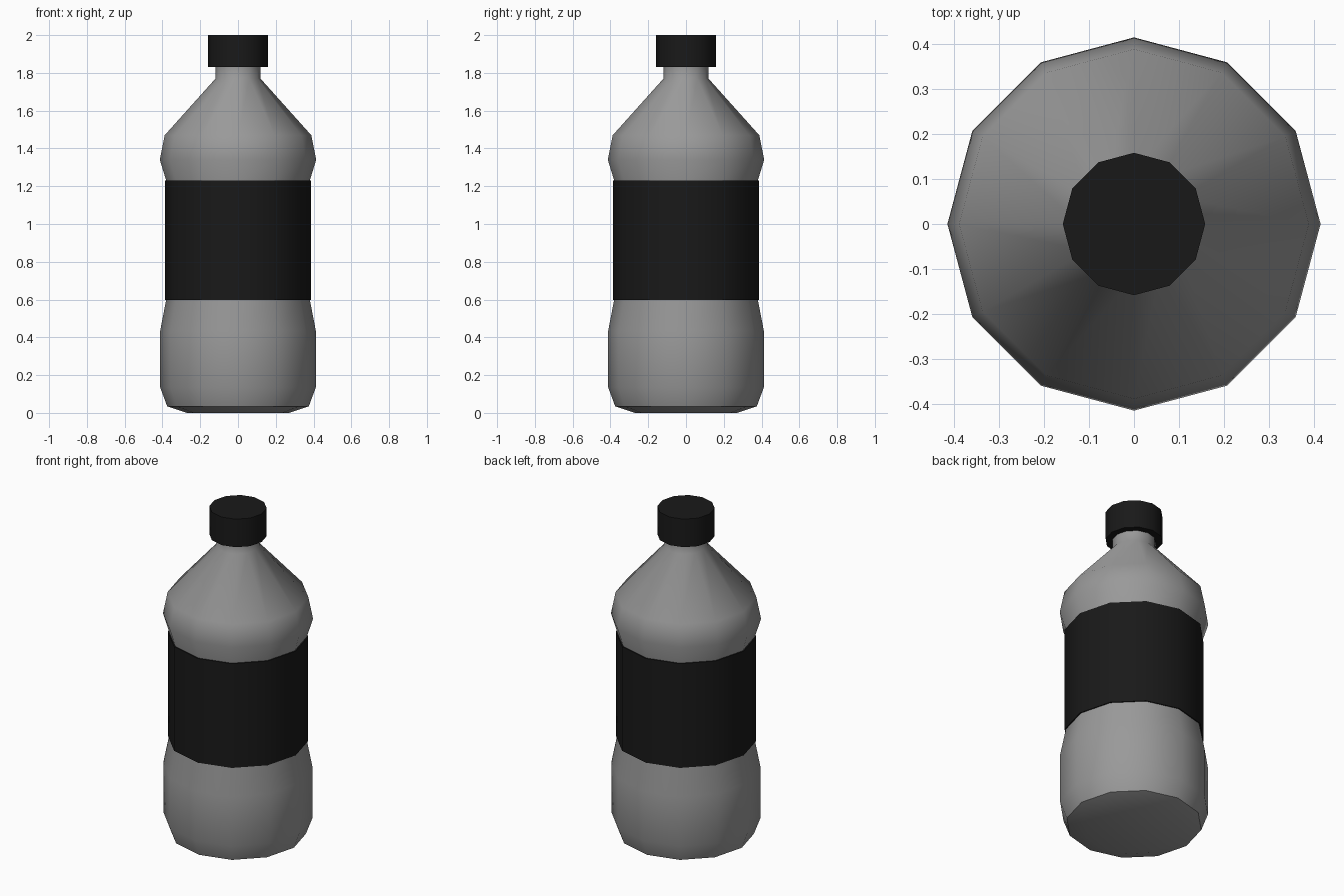
import bpy, bmesh
from math import radians, sin, cos, pi

if "Cube" in bpy.data.objects:
    bpy.data.objects.remove(bpy.data.objects["Cube"])

SIDES = 12


def material(name, value):
    m = bpy.data.materials.new(name)
    m.diffuse_color = (value, value, value, 1)
    m.use_nodes = True
    m.node_tree.nodes["Principled BSDF"].inputs["Base Color"].default_value = m.diffuse_color
    return m


def lathe(name, profile, mat, cap_bottom=False, cap_top=False):
    """Spin a (radius, height) profile, listed bottom to top, around z."""
    bm = bmesh.new()
    rings = [[bm.verts.new((r * cos(2 * pi * i / SIDES), r * sin(2 * pi * i / SIDES), z))
              for i in range(SIDES)] for r, z in profile]
    for low, high in zip(rings, rings[1:]):
        for i in range(SIDES):
            j = (i + 1) % SIDES
            bm.faces.new((low[i], low[j], high[j], high[i]))
    if cap_bottom:
        bm.faces.new(rings[0][::-1])
    if cap_top:
        bm.faces.new(rings[-1])
    mesh = bpy.data.meshes.new(name)
    bm.to_mesh(mesh)
    bm.free()
    mesh.materials.append(mat)
    obj = bpy.data.objects.new(name, mesh)
    bpy.context.collection.objects.link(obj)
    bpy.ops.object.select_all(action='DESELECT')
    obj.select_set(True)
    bpy.context.view_layer.objects.active = obj
    bpy.ops.object.shade_smooth_by_angle(angle=radians(47))
    return obj


black = material("black_plastic", 0.0097)
grey = material("grey_plastic", 0.32)

# Bottle: chamfered base, pinched waist behind the label, shoulder and neck
lathe("bottle_body", [
    (0.27, 0.0), (0.375, 0.035), (0.412, 0.135), (0.412, 0.435), (0.38, 0.6),
    (0.38, 1.23), (0.414, 1.34), (0.388, 1.47), (0.119, 1.77), (0.119, 1.835),
], grey, cap_bottom=True)

# Label wrapped round the waist, with thin edges meeting the bottle
lathe("label", [(0.38, 0.598), (0.387, 0.598), (0.387, 1.23), (0.38, 1.23)], black)

# Screw cap
lathe("cap", [(0.158, 1.83), (0.158, 2.0)], black, cap_bottom=True, cap_top=True)
